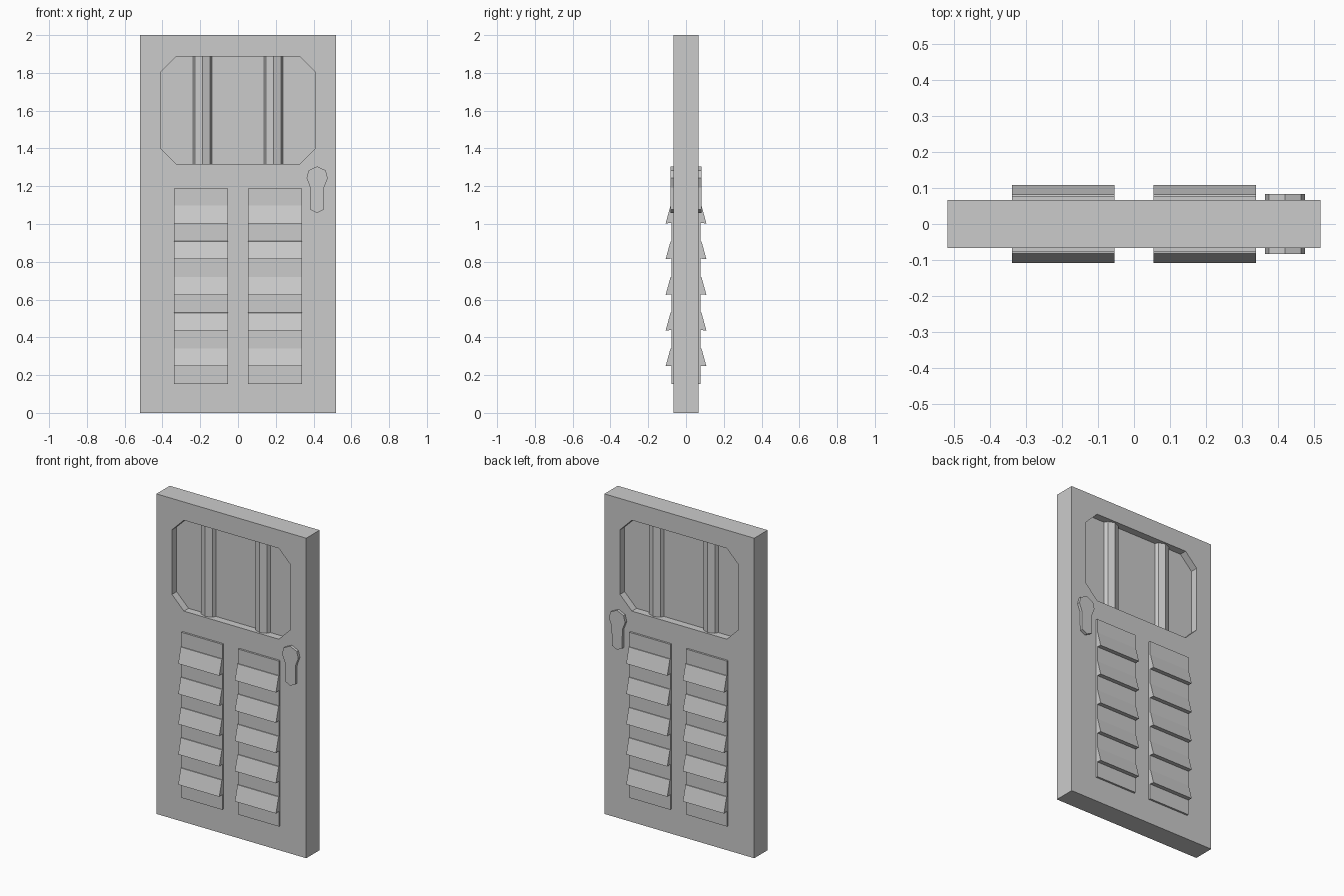
import bpy, bmesh

if "Cube" in bpy.data.objects:
    bpy.data.objects.remove(bpy.data.objects["Cube"])


def box(name, x0, x1, y0, y1, z0, z1):
    return prism(name, [(x0, y0), (x1, y0), (x1, y1), (x0, y1)],
                 lambda p, h: (p[0], p[1], h), z0, z1)


def prism(name, profile, place, h0, h1):
    """Extrude a closed profile between h0 and h1; place maps (point, h) to xyz."""
    bm = bmesh.new()
    a = [bm.verts.new(place(p, h0)) for p in profile]
    b = [bm.verts.new(place(p, h1)) for p in profile]
    n = len(profile)
    bm.faces.new(a)
    bm.faces.new(b)
    for i in range(n):
        j = (i + 1) % n
        bm.faces.new((a[i], a[j], b[j], b[i]))
    bmesh.ops.recalc_face_normals(bm, faces=bm.faces)
    mesh = bpy.data.meshes.new(name)
    bm.to_mesh(mesh)
    bm.free()
    obj = bpy.data.objects.new(name, mesh)
    bpy.context.collection.objects.link(obj)
    return obj


along_x = lambda p, h: (h, p[0], p[1])
along_y = lambda p, h: (p[0], h, p[1])
along_z = lambda p, h: (p[0], p[1], h)

W, T = 0.518, 0.066            # half width and half thickness of the door

# Door slab with a chamfered window opening
slab = prism("door_slab", [(-W, 0), (W, 0), (W, 2), (-W, 2)], along_y, -T, T)
wx, z0, z1, c = 0.41, 1.318, 1.886, 0.082
opening = [(-wx + c, z0), (wx - c, z0), (wx, z0 + c), (wx, z1 - c),
           (wx - c, z1), (-wx + c, z1), (-wx, z1 - c), (-wx, z0 + c)]
cutter = prism("window_cutter", opening, along_y, -0.2, 0.2)
cutter.hide_render = True
cut = slab.modifiers.new("window", 'BOOLEAN')
cut.operation = 'DIFFERENCE'
cut.solver = 'EXACT'
cut.object = cutter
bpy.context.view_layer.objects.active = slab
bpy.ops.object.modifier_apply(modifier="window")
bpy.data.objects.remove(cutter)

# Window pane set back from both faces
prism("window_pane", opening, along_y, -0.02, 0.02)

# Faceted window bars
half = [(0.05, -0.02), (0.05, 0.02), (0.04, 0.04), (0, 0.055),
        (-0.04, 0.04), (-0.05, 0.02), (-0.05, -0.02), (-0.04, -0.04),
        (0, -0.055), (0.04, -0.04)]
for x in (-0.188, 0.188):
    prism("window_bar", [(x + px, py) for px, py in half], along_z, z0, z1)

# Louvre panels and slats on both faces
for xa, xb in ((-0.338, -0.054), (0.054, 0.338)):
    box("louvre_panel", xa, xb, -0.078, 0.078, 0.154, 1.188)
    for i in range(5):
        zb = 0.247 + 0.189 * i
        zt = zb + 0.094
        for s in (-1, 1):
            prism("louvre_slat", [(s * 0.06, zt + 0.004), (s * 0.082, zt),
                                  (s * 0.108, zb), (s * 0.06, zb + 0.004)],
                  along_x, xa, xb)

# Handle plate passing through to both faces
right = [(0, 1.058), (0.035, 1.076), (0.037, 1.194), (0.056, 1.243),
         (0.045, 1.284), (0, 1.305)]
outline = right + [(-x, z) for x, z in reversed(right[1:-1])]
prism("handle_plate", [(0.419 + x, z) for x, z in outline], along_y, -0.083, 0.083)
